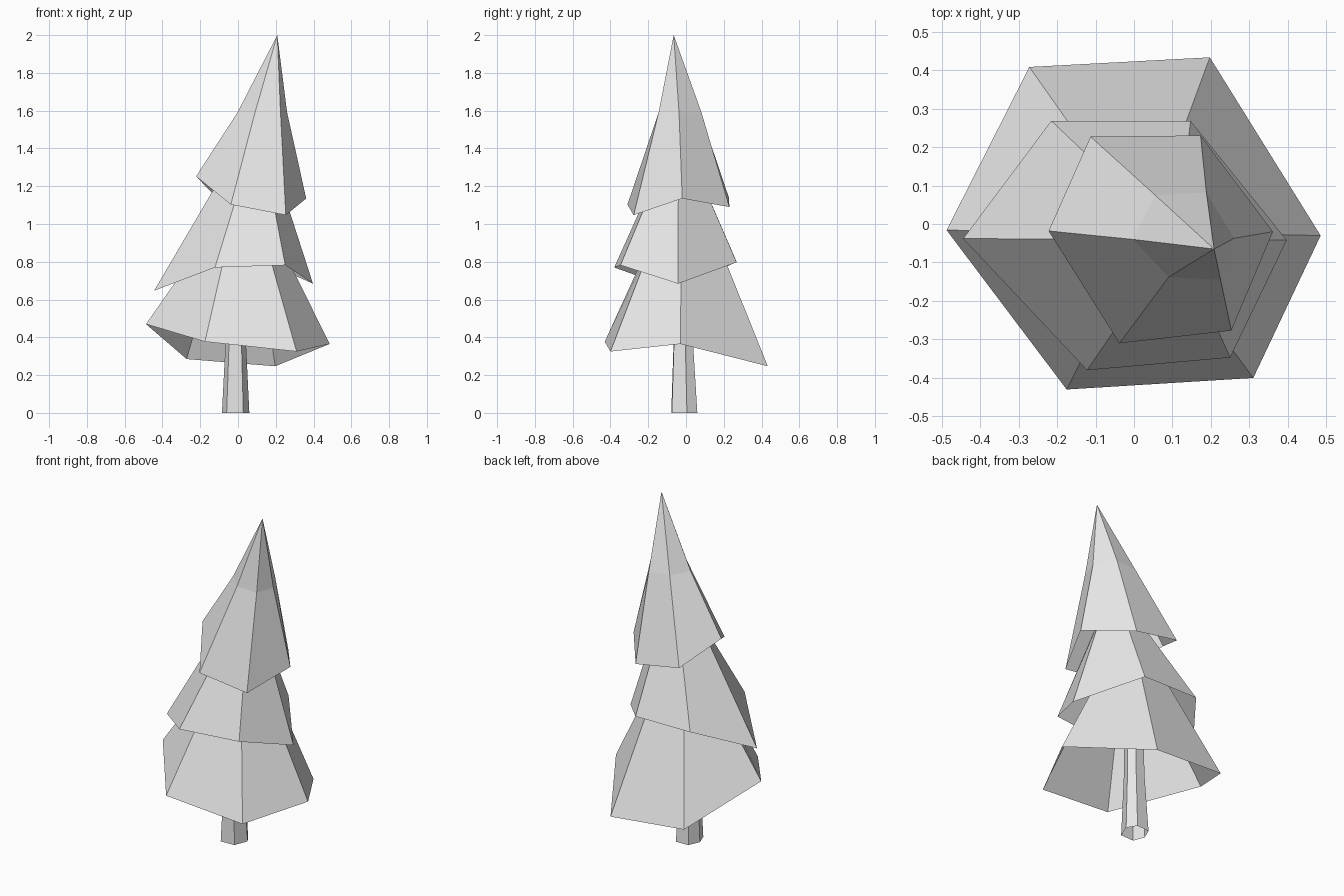
import bpy
import bmesh
from mathutils import Vector

default_cube = bpy.data.objects.get("Cube")
if default_cube:
    bpy.data.objects.remove(default_cube, do_unlink=True)


def make_material(name, colour):
    material = bpy.data.materials.new(name)
    material.use_nodes = True
    material.diffuse_color = colour
    shader = next(n for n in material.node_tree.nodes if n.type == 'BSDF_PRINCIPLED')
    shader.inputs["Base Color"].default_value = colour
    return material


def shrink_ring(ring, centre, amount, height):
    """Pull a ring towards a centre point and level it at a height."""
    target = Vector((centre[0], centre[1], height))
    result = []
    for point in ring:
        moved = Vector(point).lerp(target, amount)
        moved.z = height
        result.append(moved)
    return result


def level_ring(outline, height):
    return [Vector((x, y, height)) for x, y in outline]


def loft(name, rings, material, apex=None):
    """Join stacked rings with quads, optionally ending in a point."""
    bm = bmesh.new()
    loops = [[bm.verts.new(point) for point in ring] for ring in rings]
    count = len(loops[0])
    for lower, upper in zip(loops, loops[1:]):
        for i in range(count):
            j = (i + 1) % count
            bm.faces.new((lower[i], lower[j], upper[j], upper[i]))
    if apex:
        tip = bm.verts.new(apex)
        for i in range(count):
            bm.faces.new((loops[-1][i], loops[-1][(i + 1) % count], tip))
    mesh = bpy.data.meshes.new(name)
    bm.to_mesh(mesh)
    bm.free()
    mesh.materials.append(material)
    obj = bpy.data.objects.new(name, mesh)
    bpy.context.scene.collection.objects.link(obj)
    return obj


grey = make_material("plain light grey", (0.8, 0.8, 0.8, 1.0))

# Uneven rims of the three foliage tiers, counter-clockwise from the front
lower_rim = [(-.175, -.43, .377), (.31, -.40, .325), (.485, -.03, .365),
             (.197, .433, .247), (-.272, .408, .285), (-.487, -.016, .47)]
middle_rim = [(-.122, -.38, .77), (.25, -.347, .782), (.397, -.042, .684),
              (.147, .268, .797), (-.215, .268, .80), (-.444, -.038, .647)]
upper_rim = [(-.038, -.31, 1.103), (.253, -.277, 1.047), (.361, -.02, 1.135),
             (.173, .23, 1.09), (-.113, .227, 1.14), (-.222, -.018, 1.252)]

# The two lower tiers are open skirts that run up inside the tier above
lower_neck = shrink_ring(lower_rim, (.03, -.02), .58, .9)
middle_neck = shrink_ring(middle_rim, (.11, -.04), .66, 1.27)
loft("lower_foliage", [lower_rim, lower_neck], grey)
loft("middle_foliage", [middle_rim, middle_neck], grey)

# The top tier bends once and ends in a leaning tip
upper_bend = level_ring([(.09, -.138), (.225, -.145), (.26, -.037),
                         (.188, .082), (.055, .075), (-.003, -.04)], 1.59)
loft("upper_foliage", [upper_rim, upper_bend], grey, apex=(.208, -.065, 2))

# Irregular six-sided tapering trunk, open at the foot
trunk_foot = level_ring([(-.06, -.078), (.028, -.075), (.06, .005),
                         (.025, .06), (-.055, .057), (-.085, -.01)], 0)
trunk_middle = shrink_ring(trunk_foot, (-.01, -.03), .24, .35)
trunk_top = shrink_ring(trunk_foot, (-.01, -.03), .35, .8)
loft("trunk", [trunk_foot, trunk_middle, trunk_top], grey)
